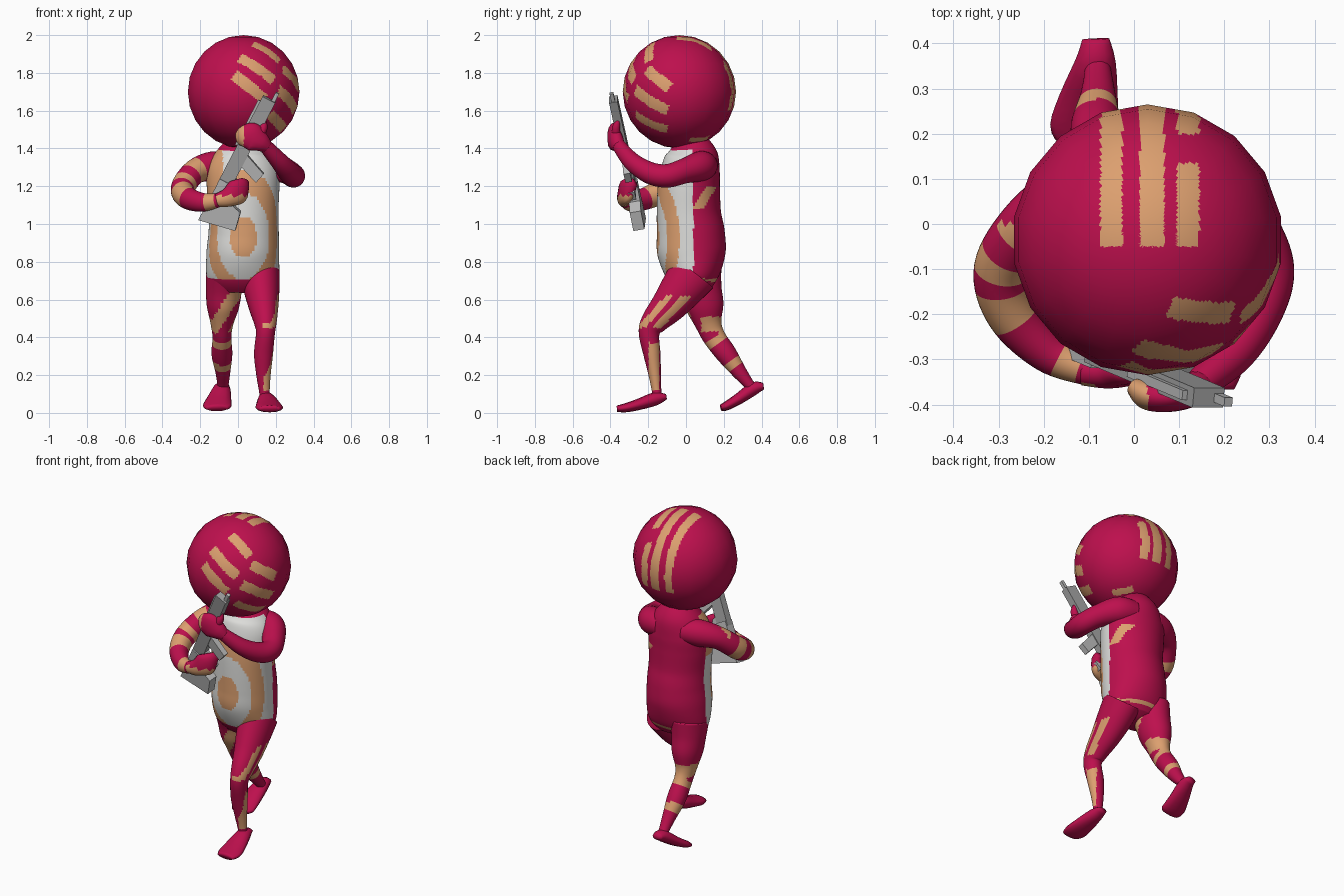
import bpy, bmesh, math
from mathutils import Vector

def material(name, rgb):
    m = bpy.data.materials.new(name)
    m.diffuse_color = (*rgb, 1)
    return m

CRIMSON, TAN, WHITE = 0, 1, 2
SKIN = [material("crimson", (0.51, 0.005, 0.075)),
        material("tan", (0.72, 0.35, 0.16)),
        material("off_white", (0.72, 0.72, 0.70))]
STEEL = material("light_steel", (0.50, 0.50, 0.50))
GUNMETAL = material("gunmetal", (0.36, 0.36, 0.36))

def finish(name, bm, mats, smooth=True):
    bmesh.ops.recalc_face_normals(bm, faces=bm.faces)
    me = bpy.data.meshes.new(name)
    for f in bm.faces:
        f.smooth = smooth
    bm.to_mesh(me)
    bm.free()
    for m in mats:
        me.materials.append(m)
    ob = bpy.data.objects.new(name, me)
    bpy.context.collection.objects.link(ob)
    return ob

def catmull(rings, t):
    i = min(int(t), len(rings) - 2)
    f = t - i
    p0, p1, p2, p3 = (rings[max(0, min(len(rings) - 1, i + k))] for k in (-1, 0, 1, 2))
    return [0.5 * (2 * b + (c - a) * f + (2 * a - 5 * b + 4 * c - d) * f * f
                   + (3 * b - a - 3 * c + d) * f ** 3) for a, b, c, d in zip(p0, p1, p2, p3)]

def loft(name, rings, hint, rule=None, sides=32, steps=8):
    """Skin elliptical rings (x, y, z, r_hint, r_other); rule(t, p) picks a colour."""
    bm = bmesh.new()
    n = (len(rings) - 1) * steps
    loops = []
    for k in range(n + 1):
        t = k / steps
        x, y, z, r1, r2 = catmull(rings, t)
        e = 0.3
        tan = (Vector(catmull(rings, min(t + e, len(rings) - 1))[:3])
               - Vector(catmull(rings, max(t - e, 0))[:3])).normalized()
        u = Vector(hint)
        u = (u - tan * u.dot(tan)).normalized()
        w = tan.cross(u)
        loops.append([bm.verts.new(Vector((x, y, z)) + u * r1 * math.cos(a) + w * r2 * math.sin(a))
                      for a in (math.tau * j / sides for j in range(sides))])
    for k in range(n):
        for j in range(sides):
            q = (j + 1) % sides
            f = bm.faces.new((loops[k][j], loops[k][q], loops[k + 1][q], loops[k + 1][j]))
            if rule:
                f.material_index = rule((k + 0.5) / steps, f.calc_center_median())
    bm.faces.new(loops[0])
    last = bm.faces.new(loops[-1])
    if rule:
        last.material_index = rule(len(rings) - 1, last.calc_center_median())
    return finish(name, bm, SKIN)

# Head: low-poly ball with painted stripes
R, C = 0.30, Vector((0.03, -0.035, 1.70))
def on_front(x, z):
    dx, dz = x - C.x, z - C.z
    return Vector((dx, -math.sqrt(max(0, R * R - dx * dx - dz * dz)), dz))
def on_side(y, z):
    dy, dz = y - C.y, z - C.z
    return Vector((math.sqrt(max(0, R * R - dy * dy - dz * dz)), dy, dz))
STRIPES = [(on_front(0.08, 1.955), on_front(0.22, 1.865), 0.028),
           (on_front(0.01, 1.88), on_front(0.19, 1.76), 0.03),
           (on_front(-0.02, 1.79), on_front(0.14, 1.66), 0.03),
           (on_side(-0.21, 1.82), on_side(-0.09, 1.72), 0.03),
           (on_side(-0.27, 1.71), on_side(-0.10, 1.60), 0.03),
           (on_side(-0.27, 1.58), on_side(-0.10, 1.50), 0.028),
           (on_side(0.02, 1.445), on_side(0.12, 1.455), 0.02)]
def head_rule(q):
    for a, b, hw in STRIPES:
        mid, t = (a + b).normalized(), (b - a).normalized()
        if (q.dot(mid) > 0.15 and abs((q - (a + b) / 2).dot(t)) < (b - a).length / 2
                and abs(q.dot(mid.cross(t))) < hw):
            return TAN
    if q.y > -0.015 and q.z > -0.10:
        for x, hw in ((-0.08, 0.024), (0.01, 0.027), (0.09, 0.025)):
            gap = x > 0.05 and q.z > 0 and 0.17 < q.y < 0.235
            if abs(q.x - x) < hw and not gap:
                return TAN
    return CRIMSON
bm = bmesh.new()
bmesh.ops.create_uvsphere(bm, u_segments=18, v_segments=12, radius=R)
bmesh.ops.subdivide_edges(bm, edges=bm.edges[:], cuts=9, use_grid_fill=True)
for f in bm.faces:
    f.material_index = head_rule(f.calc_center_median())
head = finish("head", bm, SKIN)
head.data.normals_split_custom_set_from_vertices([v.co.normalized() for v in head.data.vertices])
head.location = C

# Torso: ringed front panel, crimson back
def torso_rule(t, p):
    ang = math.degrees(math.atan2((p.x - 0.027) / 0.19, -(p.y - 0.025) / 0.17))
    if p.z < 0.71:
        return TAN if p.z > 0.695 and p.y > 0.08 else CRIMSON
    if p.x > 0.1 and 1.08 < p.z < 1.20 and abs(p.y - 0.10 - (p.z - 1.14) * 0.6) < 0.028:
        return TAN
    if abs(ang) > 95 or p.z > 1.39:
        return CRIMSON
    if p.x < -0.08 and p.z > 1.16:
        return TAN
    e = math.hypot(ang / 70, (p.z - 0.93) / 0.36)
    return TAN if e < 0.30 or 0.64 < e < 1 else WHITE
loft("torso", [(0.025, 0.05, 0.65, 0.15, 0.09), (0.025, 0.04, 0.72, 0.19, 0.14),
               (0.025, 0.03, 0.84, 0.192, 0.18), (0.03, 0.025, 0.95, 0.186, 0.18),
               (0.03, 0.015, 1.06, 0.184, 0.17), (0.027, 0.015, 1.19, 0.192, 0.165),
               (0.027, 0.025, 1.29, 0.19, 0.155), (0.027, 0.035, 1.37, 0.15, 0.135),
               (0.03, 0.03, 1.44, 0.09, 0.09)], (1, 0, 0), torso_rule, sides=96)

# Legs: front leg striped lengthwise, rear leg banded
def front_leg_rule(t, p):
    if p.x > 0.13 and 0.45 < p.z < 0.62:
        w = -0.74 * (p.y + 0.2) + 0.68 * (p.z - 0.45)
        if abs(w - 0.03) < 0.018 or abs(w + 0.035) < 0.018:
            return TAN
    if p.x > 0.135 and 0.12 < p.z < 0.37 and abs(p.y + 0.17) < 0.028:
        return TAN
    return CRIMSON
def rear_leg_rule(t, p):
    s = (p.y - 0.13) * 0.59 + (0.42 - p.z) * 0.81
    if p.y > 0.08 and (0.43 < p.z < 0.51 or abs(s - 0.045) < 0.02 or abs(s - 0.20) < 0.025):
        return TAN
    if p.y < 0.09 and 0.42 < p.z < 0.67 and abs((p.x + 0.065) * 0.84 - (p.z - 0.55) * 0.54) < 0.032:
        return TAN
    return CRIMSON
loft("front_leg", [(0.12, 0.04, 0.74, 0.10, 0.13), (0.125, -0.02, 0.66, 0.095, 0.115),
                   (0.135, -0.09, 0.57, 0.08, 0.095), (0.145, -0.17, 0.48, 0.06, 0.07),
                   (0.145, -0.195, 0.42, 0.05, 0.055), (0.135, -0.18, 0.31, 0.05, 0.045),
                   (0.135, -0.165, 0.20, 0.038, 0.033), (0.14, -0.155, 0.11, 0.028, 0.025),
                   (0.145, -0.15, 0.06, 0.03, 0.03)], (1, 0, 0), front_leg_rule, sides=40)
loft("rear_leg", [(-0.07, 0.06, 0.74, 0.10, 0.13), (-0.075, 0.08, 0.65, 0.095, 0.11),
                  (-0.08, 0.10, 0.56, 0.085, 0.10), (-0.085, 0.12, 0.47, 0.06, 0.07),
                  (-0.085, 0.15, 0.40, 0.05, 0.06), (-0.085, 0.215, 0.31, 0.055, 0.055),
                  (-0.08, 0.28, 0.22, 0.04, 0.04), (-0.08, 0.335, 0.15, 0.03, 0.028),
                  (-0.085, 0.36, 0.12, 0.03, 0.03)], (1, 0, 0), rear_leg_rule, sides=40)

# Feet
loft("front_foot", [(0.145, -0.105, 0.085, 0.03, 0.015), (0.15, -0.16, 0.075, 0.045, 0.035),
                    (0.16, -0.25, 0.045, 0.065, 0.03), (0.167, -0.32, 0.027, 0.073, 0.024),
                    (0.167, -0.365, 0.022, 0.055, 0.017)], (1, 0, 0), sides=12, steps=3)
loft("rear_foot", [(-0.085, 0.41, 0.14, 0.03, 0.018), (-0.085, 0.36, 0.13, 0.045, 0.035),
                   (-0.10, 0.28, 0.075, 0.065, 0.03), (-0.11, 0.215, 0.037, 0.076, 0.024),
                   (-0.11, 0.185, 0.026, 0.06, 0.018)], (1, 0, 0), sides=12, steps=3)

# Arms: plain left arm, banded right arm
def banded(t, p):
    return TAN if any(a < t < b for a, b in ((1.75, 2.2), (2.6, 3.0), (3.4, 4.1), (5.3, 5.8))) \
        and (p.y < 0.0 or t > 3) else CRIMSON
loft("left_arm", [(0.09, 0.10, 1.31, 0.07, 0.07), (0.18, 0.075, 1.305, 0.08, 0.078),
                  (0.255, -0.01, 1.28, 0.066, 0.066), (0.293, -0.10, 1.255, 0.062, 0.062),
                  (0.273, -0.19, 1.27, 0.058, 0.058), (0.22, -0.285, 1.33, 0.048, 0.048),
                  (0.14, -0.36, 1.42, 0.036, 0.034)], (0, 0, 1))
loft("right_arm", [(-0.05, 0.09, 1.31, 0.07, 0.07), (-0.14, 0.06, 1.305, 0.078, 0.075),
                   (-0.23, 0.0, 1.275, 0.066, 0.066), (-0.293, -0.10, 1.19, 0.066, 0.062),
                   (-0.27, -0.20, 1.14, 0.06, 0.056), (-0.19, -0.285, 1.115, 0.05, 0.045),
                   (-0.10, -0.325, 1.125, 0.036, 0.034)], (0, 0, 1), banded)

# Hands wrapped around the rifle
loft("left_hand", [(0.15, -0.355, 1.41, 0.036, 0.034), (0.12, -0.37, 1.435, 0.055, 0.038),
                   (0.075, -0.383, 1.46, 0.075, 0.034), (0.03, -0.378, 1.46, 0.06, 0.034),
                   (0.0, -0.36, 1.45, 0.035, 0.02)], (0, 0, 1),
     lambda t, p: TAN if p.x < 0.03 else CRIMSON, sides=14)
loft("left_thumb", [(0.11, -0.37, 1.46, 0.025, 0.025), (0.135, -0.37, 1.51, 0.022, 0.022),
                    (0.135, -0.36, 1.55, 0.012, 0.012)], (1, 0, 0), sides=10, steps=3)
loft("right_hand", [(-0.11, -0.325, 1.125, 0.036, 0.034), (-0.055, -0.33, 1.14, 0.05, 0.035),
                    (-0.005, -0.32, 1.17, 0.068, 0.036), (0.025, -0.30, 1.20, 0.05, 0.032),
                    (0.04, -0.27, 1.22, 0.022, 0.02)], (0, 0, 1),
     lambda t, p: TAN if p.z < 1.15 else CRIMSON, sides=14)

# Rifle: flat prisms drawn as (distance back from the front end, drop) outlines
AXIS = Vector((0.453, -0.191, 0.870)).normalized()
DROP = Vector((0.887, 0, -0.462)).normalized()
SIDE = AXIS.cross(DROP)
MUZZLE = Vector((0.167, -0.385, 1.66))
def prism(name, outline, thick, mat):
    bm = bmesh.new()
    a, b = ([bm.verts.new(MUZZLE - AXIS * s + DROP * d + SIDE * k * thick / 2) for s, d in outline]
            for k in (-1, 1))
    bm.faces.new(a)
    bm.faces.new(b)
    for i in range(len(a)):
        j = (i + 1) % len(a)
        bm.faces.new((a[i], a[j], b[j], b[i]))
    finish(name, bm, [mat], smooth=False)
def bar(s0, s1, d0, d1):
    return [(s0, d0), (s1, d0), (s1, d1), (s0, d1)]
prism("rifle_body", bar(0, 0.53, -0.04, 0.036), 0.045, GUNMETAL)
prism("rifle_barrel", bar(-0.05, 0.02, 0.012, 0.032), 0.02, STEEL)
prism("rifle_sight", bar(0.03, 0.30, -0.052, -0.038), 0.022, STEEL)
prism("rifle_magazine", [(0.32, 0.03), (0.39, 0.03), (0.43, 0.14), (0.37, 0.155)], 0.035, STEEL)
prism("rifle_grip", [(0.46, 0.03), (0.51, 0.03), (0.55, 0.12), (0.50, 0.13)], 0.035, STEEL)
prism("rifle_stock", [(0.50, -0.038), (0.50, 0.035), (0.59, 0.06), (0.61, 0.14),
                      (0.71, 0.16), (0.75, -0.04)], 0.06, STEEL)
